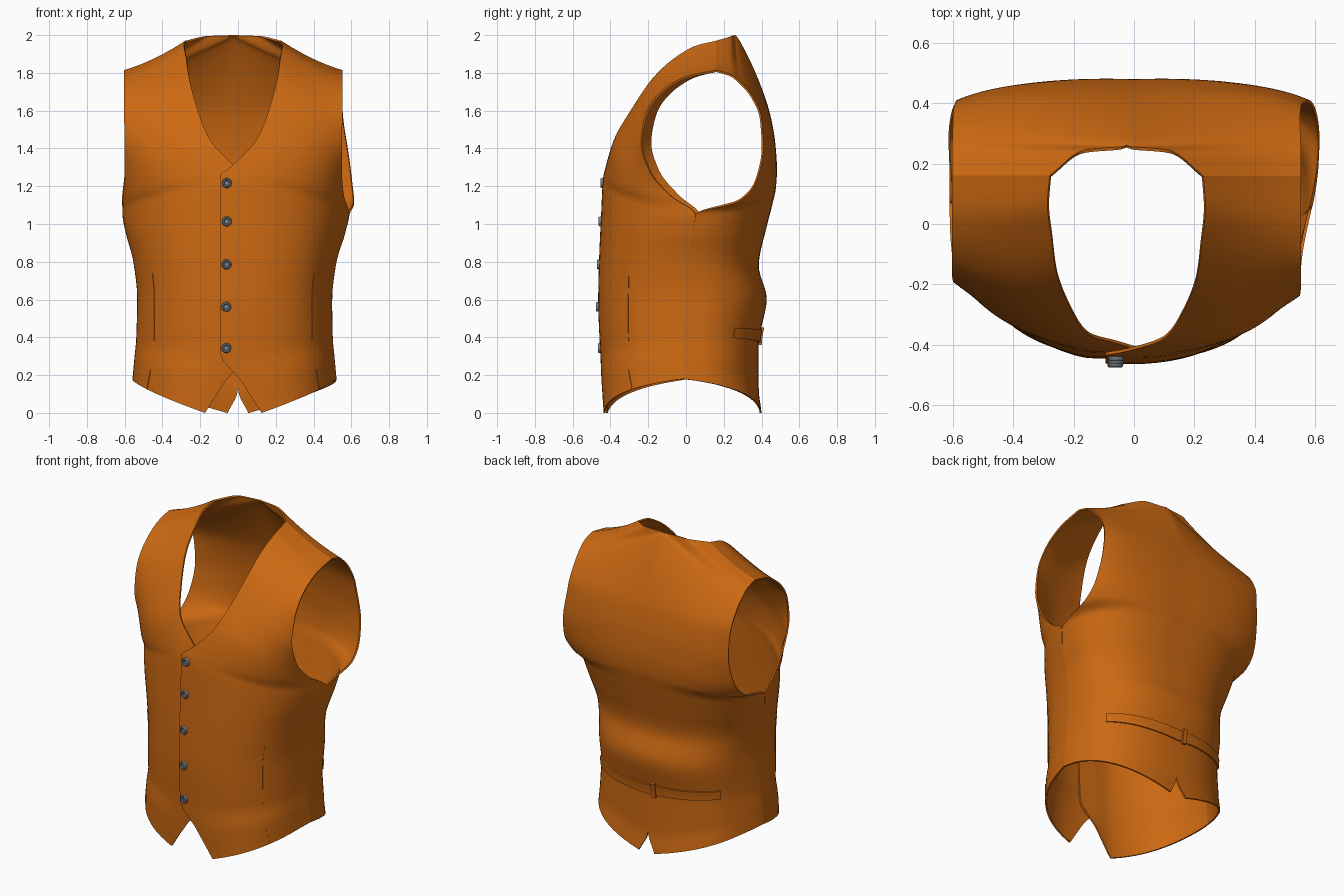
import bpy, bmesh, math
from mathutils import Vector

if "Cube" in bpy.data.objects:
    bpy.data.objects.remove(bpy.data.objects["Cube"])

# Half-panel rows, hem to shoulder: centre edge xyz, outer edge xyz, bulge control xy
FRONT = [
    (.15, -.43, .0, .54, .0, .18, .50, -.41),
    (.04, -.445, .17, .53, .0, .29, .50, -.45),
    (-.07, -.455, .33, .52, .0, .40, .49, -.47),
    (-.07, -.465, .60, .515, .01, .60, .49, -.48),
    (-.07, -.46, .82, .535, .02, .79, .51, -.475),
    (-.07, -.45, 1.05, .58, .04, .95, .53, -.465),
    (-.07, -.44, 1.25, .60, .06, 1.05, .54, -.455),
    (-.01, -.425, 1.305, .585, -.06, 1.15, .51, -.435),
    (.125, -.375, 1.45, .575, -.17, 1.28, .45, -.40),
    (.19, -.28, 1.61, .575, -.215, 1.43, .42, -.33),
    (.235, -.16, 1.78, .578, -.19, 1.58, .42, -.22),
    (.25, -.05, 1.88, .578, -.11, 1.70, .42, -.09),
    (.262, .06, 1.945, .578, .03, 1.785, .42, .04),
    (.255, .16, 1.97, .578, .16, 1.815, .42, .16)]
BACK = [
    (.055, .40, .0, .54, .0, .18, .50, .39),
    (.0, .385, .135, .53, .0, .29, .50, .39),
    (.0, .385, .36, .52, .0, .40, .49, .39),
    (.0, .427, .60, .515, .01, .60, .49, .43),
    (.0, .385, .78, .535, .02, .79, .51, .40),
    (.0, .425, .98, .58, .04, .95, .56, .44),
    (.0, .455, 1.1, .60, .06, 1.05, .59, .47),
    (.0, .475, 1.2, .615, .28, 1.12, .50, .49),
    (.0, .48, 1.3, .605, .37, 1.22, .45, .495),
    (.0, .472, 1.42, .585, .41, 1.40, .42, .485),
    (.0, .445, 1.58, .575, .40, 1.56, .40, .455),
    (.0, .36, 1.82, .575, .35, 1.68, .35, .37),
    (.0, .262, 2.0, .577, .29, 1.75, .35, .28),
    (.14, .245, 1.995, .578, .24, 1.79, .38, .24),
    (.255, .16, 1.97, .578, .16, 1.815, .42, .16)]

cloth = bpy.data.materials.new("orange_cloth")
cloth.diffuse_color = (.6, .14, .006, 1)
cloth.use_nodes = True
cloth.node_tree.nodes["Principled BSDF"].inputs["Base Color"].default_value = cloth.diffuse_color
metal = bpy.data.materials.new("button_grey")
metal.diffuse_color = (.2, .22, .25, 1)
metal.use_nodes = True
metal.node_tree.nodes["Principled BSDF"].inputs["Base Color"].default_value = metal.diffuse_color


def smooth(a, b, t):
    t = max(0, min(1, (t - a) / (b - a)))
    return t * t * (3 - 2 * t)


def row_at(rows, v):
    """Monotone cubic interpolation between rows."""
    i = min(int(v), len(rows) - 2)
    t = v - i

    def slope(k, c):
        if k == 0:
            return rows[1][c] - rows[0][c]
        if k == len(rows) - 1:
            return rows[k][c] - rows[k - 1][c]
        a, b = rows[k][c] - rows[k - 1][c], rows[k + 1][c] - rows[k][c]
        return 2 * a * b / (a + b) if a * b > 0 else 0
    out = []
    for c in range(8):
        p, q = rows[i][c], rows[i + 1][c]
        out.append(p + (q - p) * t * t * (3 - 2 * t)
                   + slope(i, c) * t * (1 - t) ** 2 - slope(i + 1, c) * t * t * (1 - t))
    return out


def point(rows, u, v, side):
    xi, yi, zi, xo, yo, zo, xc, yc = row_at(rows, v)
    a, b, c = (1 - u) ** 2, 2 * u * (1 - u), u * u
    x, y = a * xi + b * xc + c * xo, a * yi + b * yc + c * yo
    z = a * zi + b * (zi + .7 * (zo - zi)) + c * zo
    # The left front tucks under the right one along the placket
    if rows is FRONT and side < 0:
        y += .016 * (1 - smooth(.02, .16, x))
    x *= side
    # Slight lean of the worn garment
    front = 1 - smooth(-.1, .2, y)
    y -= .04 * x * front
    x -= .025 * max(front, smooth(1.3, 1.7, z))
    return Vector((x, y, z))


def finish(name, bm, mat, thickness=0):
    me = bpy.data.meshes.new(name)
    bm.to_mesh(me)
    bm.free()
    ob = bpy.data.objects.new(name, me)
    bpy.context.collection.objects.link(ob)
    me.materials.append(mat)
    bpy.ops.object.select_all(action='DESELECT')
    ob.select_set(True)
    bpy.context.view_layer.objects.active = ob
    if thickness:
        mod = ob.modifiers.new("thickness", 'SOLIDIFY')
        mod.thickness = thickness
        mod.offset = -1
        bpy.ops.object.modifier_apply(modifier=mod.name)
    bpy.ops.object.shade_smooth_by_angle(angle=math.radians(40))
    return ob


def patch(name, rows, sides, u0, u1, v0, v1, nu, nv, lift=0, thickness=.01):
    """Cloth piece covering a u,v range of a panel, lifted off its surface."""
    bm = bmesh.new()
    for side in sides:
        g = [[bm.verts.new(point(rows, u0 + (u1 - u0) * i / nu, v0 + (v1 - v0) * j / nv, side))
              for i in range(nu + 1)] for j in range(nv + 1)]
        for j in range(nv):
            for i in range(nu):
                q = [g[j][i], g[j][i + 1], g[j + 1][i + 1], g[j + 1][i]]
                if (side < 0) != (rows is BACK):
                    q.reverse()
                bm.faces.new(q)
    bmesh.ops.remove_doubles(bm, verts=bm.verts, dist=.0005)
    bm.normal_update()
    for v, n in [(v, v.normal.copy()) for v in bm.verts]:
        v.co += n * lift
    return finish(name, bm, cloth, thickness)


# Main panels
patch("right_front_panel", FRONT, [1], 0, 1, 0, 13, 24, 91)
patch("left_front_panel", FRONT, [-1], 0, 1, 0, 13, 24, 91)
patch("back_panel", BACK, [1, -1], 0, 1, 0, 14, 24, 98)

# Waist darts on the front
patch("front_darts", FRONT, [1, -1], .615, .623, 2, 3.7, 1, 16, .003, .005)
patch("front_hem_darts", FRONT, [1, -1], .59, .598, .02, .8, 1, 8, .003, .005)

# Back cinch strap with its slider
patch("back_strap", BACK, [1, -1], 0, .6, 2.05, 2.32, 20, 3, .009, .009)
patch("strap_slider", BACK, [-1], .035, .065, 1.99, 2.38, 2, 3, .016, .014)

# Buttons: a lathed dished disc with a cross of thread
for n, z in enumerate((1.22, 1.01, .79, .555, .345)):
    target = min((point(FRONT, u / 100, v / 20, 1) for u in range(0, 12) for v in range(30, 130)),
                 key=lambda p: abs(p.x + .062) + abs(p.z - z))
    bm = bmesh.new()
    profile = [(0, .007), (.012, .007), (.016, .012), (.022, .012), (.026, .007), (.026, -.004)]
    vs = [bm.verts.new((r, -h, 0)) for r, h in profile]
    es = [bm.edges.new(e) for e in zip(vs, vs[1:])]
    bmesh.ops.spin(bm, geom=vs + es, axis=(0, 1, 0), cent=(0, 0, 0),
                   angle=math.tau, steps=24)
    bmesh.ops.remove_doubles(bm, verts=bm.verts, dist=.0001)
    for w, h in ((.016, .004), (.004, .016)):
        cube = bmesh.ops.create_cube(bm, size=1)['verts']
        bmesh.ops.scale(bm, vec=(w, .006, h), verts=cube)
        bmesh.ops.translate(bm, vec=(0, -.007, 0), verts=cube)
    bmesh.ops.recalc_face_normals(bm, faces=bm.faces)
    finish(f"button_{n + 1}", bm, metal).location = target
